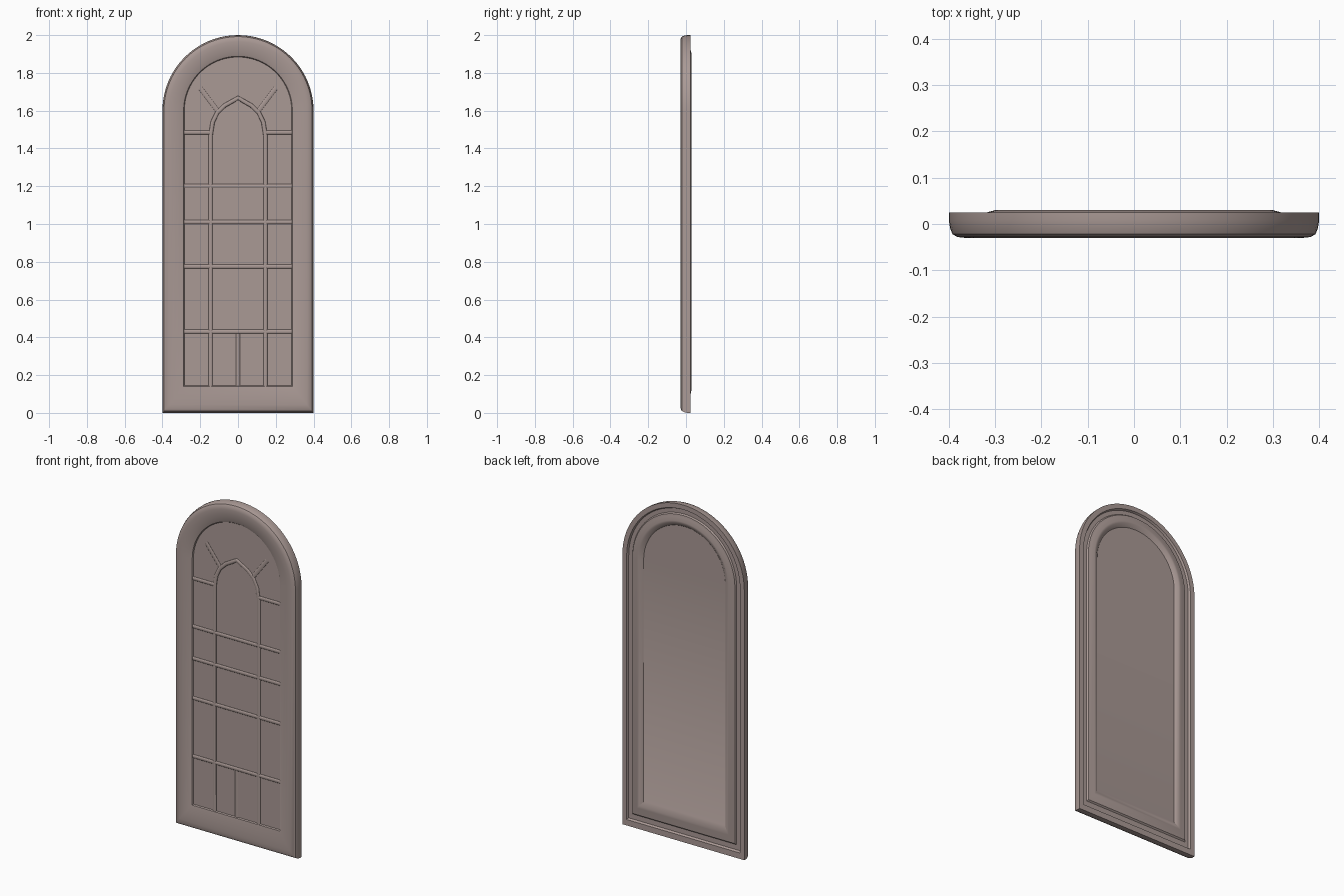
import bpy, bmesh, math

cube = bpy.data.objects.get("Cube")
if cube:
    bpy.data.objects.remove(cube)

mat = bpy.data.materials.new("dusty_rose_clay")
mat.use_nodes = True
colour = (0.40, 0.32, 0.30, 1)
mat.diffuse_color = colour
bsdf = mat.node_tree.nodes["Principled BSDF"]
bsdf.inputs["Base Color"].default_value = colour
bsdf.inputs["Roughness"].default_value = 0.8

HALF, SPRING = 0.4, 1.6
PANEL_Y = -0.012


def arch(inset, steps=40):
    """Round-headed outline, inset from the outer edge."""
    r = HALF - inset
    pts = [(-r, inset * 1.25), (r, inset * 1.25)]
    for i in range(steps + 1):
        a = math.pi * i / steps
        pts.append((r * math.cos(a), SPRING + r * math.sin(a)))
    return pts


def smooth(ob, angle):
    bpy.ops.object.select_all(action='DESELECT')
    ob.select_set(True)
    bpy.context.view_layer.objects.active = ob
    bpy.ops.object.shade_smooth_by_angle(angle=math.radians(angle))


def arched_body(name, section):
    """Loft arch outlines through (inset, y) stations and cap both ends."""
    bm = bmesh.new()
    rings = [[bm.verts.new((x, y, z)) for x, z in arch(d)] for d, y in section]
    for a, b in zip(rings, rings[1:]):
        for i in range(len(a)):
            j = (i + 1) % len(a)
            bm.faces.new((a[i], a[j], b[j], b[i]))
    bm.faces.new(rings[0])
    bm.faces.new(rings[-1])
    bmesh.ops.recalc_face_normals(bm, faces=bm.faces)
    me = bpy.data.meshes.new(name)
    bm.to_mesh(me)
    bm.free()
    ob = bpy.data.objects.new(name, me)
    bpy.context.collection.objects.link(ob)
    me.materials.append(mat)
    smooth(ob, 35)


def ridge(name, pts, width=0.011, height=0.006):
    """Soft half-round moulding lying on the front panel."""
    cu = bpy.data.curves.new(name, 'CURVE')
    cu.dimensions = '3D'
    cu.bevel_depth = width
    cu.bevel_resolution = 3
    sp = cu.splines.new('POLY')
    sp.points.add(len(pts) - 1)
    for p, (x, z) in zip(sp.points, pts):
        p.co = (x, 0, z, 1)
    ob = bpy.data.objects.new(name, cu)
    bpy.context.collection.objects.link(ob)
    ob.location.y = PANEL_Y
    ob.scale.y = height / width
    cu.materials.append(mat)
    bpy.ops.object.select_all(action='DESELECT')
    ob.select_set(True)
    bpy.context.view_layer.objects.active = ob
    bpy.ops.object.convert(target='MESH')
    smooth(bpy.context.object, 60)


# Frame and panel: front panel, rounded moulding, side, back steps, back panel
arched_body("frame_and_panel", [
    (0.116, PANEL_Y), (0.112, -0.018), (0.10, -0.022), (0.08, -0.026),
    (0.06, -0.029), (0.035, -0.03), (0.018, -0.028), (0.008, -0.022),
    (0.003, -0.01), (0.0, 0.008), (0.0, 0.025),
    (0.028, 0.025), (0.034, 0.014), (0.058, 0.014), (0.064, 0.022),
    (0.078, 0.024), (0.10, 0.03), (0.112, 0.029), (0.132, 0.014)])

# Pointed inner arch
half = [(0.145, 0.14), (0.145, 1.47), (0.134, 1.54), (0.11, 1.59),
        (0.07, 1.628), (0.03, 1.65), (0, 1.668)]
ridge("pointed_arch", half + [(-x, z) for x, z in reversed(half[:-1])])

# Horizontal glazing bars
for i, z in enumerate((0.43, 0.775, 1.01, 1.2)):
    ridge(f"cross_bar_{i + 1}", [(-0.286, z), (0.286, z)])

# Side bars and rays outside the pointed arch
for side, s in (("left", 1), ("right", -1)):
    ridge(f"side_bar_{side}", [(s * 0.145, 1.485), (s * 0.286, 1.485)])
    ridge(f"ray_{side}", [(s * 0.105, 1.595), (s * 0.2, 1.72)], 0.012, 0.004)

# Faint centre bar in the lower lights
ridge("centre_bar", [(0, 0.14), (0, 0.43)], 0.01, 0.003)
